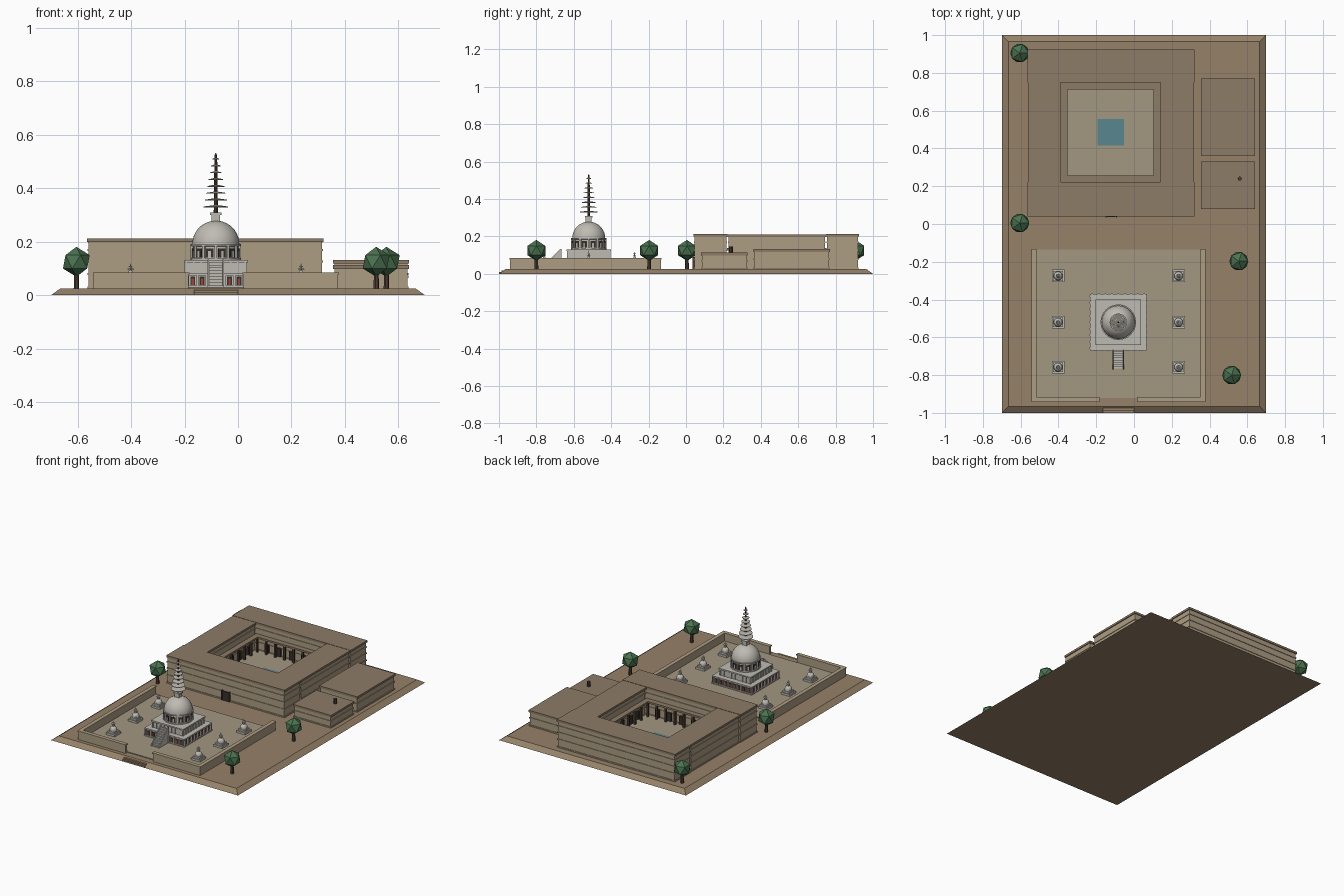
import bpy, bmesh
from math import pi, cos, sin
from mathutils import Matrix

if "Cube" in bpy.data.objects:
    bpy.data.objects.remove(bpy.data.objects["Cube"])


def material(name, r, g, b):
    m = bpy.data.materials.new(name)
    m.diffuse_color = (r, g, b, 1)
    m.use_nodes = True
    m.node_tree.nodes["Principled BSDF"].inputs["Base Color"].default_value = m.diffuse_color
    return m


EARTH = material("earth", 0.30, 0.22, 0.14)
BRICK = material("brick", 0.42, 0.34, 0.23)
ROOF = material("roof", 0.27, 0.20, 0.135)
PAVING = material("paving", 0.36, 0.31, 0.22)
STONE = material("stone", 0.52, 0.50, 0.45)
WOOD = material("wood", 0.08, 0.05, 0.035)
DARK = material("dark_niche", 0.04, 0.03, 0.025)
RED = material("red_figure", 0.35, 0.06, 0.04)
LEAF = material("leaf", 0.07, 0.17, 0.08)
WATER = material("water", 0.10, 0.24, 0.28)


def finish(name, bm, mat, smooth=False):
    bmesh.ops.recalc_face_normals(bm, faces=bm.faces)
    me = bpy.data.meshes.new(name)
    bm.to_mesh(me)
    bm.free()
    me.materials.append(mat)
    ob = bpy.data.objects.new(name, me)
    bpy.context.collection.objects.link(ob)
    if smooth:
        bpy.ops.object.select_all(action='DESELECT')
        ob.select_set(True)
        bpy.context.view_layer.objects.active = ob
        bpy.ops.object.shade_smooth_by_angle()
    return ob


def box(name, x0, x1, y0, y1, z0, z1, mat, top_inset=0, turn=None):
    bm = bmesh.new()
    bmesh.ops.create_cube(bm, size=1)
    for v in bm.verts:
        i = top_inset if v.co.z > 0 else 0
        v.co.x = x0 + i if v.co.x < 0 else x1 - i
        v.co.y = y0 + i if v.co.y < 0 else y1 - i
        v.co.z = z0 if v.co.z < 0 else z1
    if turn:
        bm.transform(turn)
    return finish(name, bm, mat)


def block(name, cx, cy, half, z0, z1, mat):
    return box(name, cx - half, cx + half, cy - half, cy + half, z0, z1, mat)


def lathe(name, cx, cy, profile, mat, n=32, smooth=True):
    bm = bmesh.new()
    vs = [bm.verts.new((cx + r, cy, z)) for r, z in profile]
    es = [bm.edges.new(p) for p in zip(vs, vs[1:])]
    bmesh.ops.spin(bm, geom=vs + es, cent=(cx, cy, 0), axis=(0, 0, 1), angle=2 * pi, steps=n)
    bmesh.ops.remove_doubles(bm, verts=bm.verts, dist=1e-5)
    return finish(name, bm, mat, smooth)


def dome_profile(r, z, k=10, end=0.0):
    return [(r * cos(a), z + r * sin(a)) for a in [pi / 2 * i / k for i in range(k)]] + [(end, z + r)]


def around(cx, cy, i, n):
    return Matrix.Translation((cx, cy, 0)) @ Matrix.Rotation(2 * pi * i / n, 4, 'Z')


# ground slab, paving and entrance steps
G = 0.025
box("ground", -0.7, 0.7, -1, 1, 0, G, EARTH, 0.035)
box("court_paving", -0.52, 0.355, -0.92, -0.135, G, 0.03, PAVING)
box("entrance_step_lower", -0.165, 0, -1, -0.985, 0, 0.01, EARTH)
box("entrance_step_upper", -0.165, 0, -0.987, -0.96, 0, 0.019, EARTH)

# low court wall with coping
for x0, x1, y0, y1 in [(-0.54, -0.52, -0.94, -0.135), (0.355, 0.375, -0.94, -0.135),
                       (-0.54, -0.185, -0.94, -0.92), (0.02, 0.375, -0.94, -0.92)]:
    box("court_wall", x0, x1, y0, y1, G, 0.077, BRICK)
    box("wall_coping", x0 - .003, x1 + .003, y0 - .003, y1 + .003, 0.077, 0.085, BRICK)


# flat-roofed buildings with plinth and string courses
def building(name, x0, x1, y0, y1, top, courses):
    e = 0.006
    box(name + "_wall", x0 + e, x1 - e, y0 + e, y1 - e, G, top - 0.014, BRICK)
    for z in courses:
        box(name + "_course", x0 + .002, x1 - .002, y0 + .002, y1 - .002, z, z + 0.008, BRICK)
    box(name + "_roof", x0, x1, y0, y1, top - 0.014, top, ROOF)


C = [0.025, 0.075, 0.122, 0.165]
building("front_wing", -0.565, 0.32, 0.04, 0.222, 0.213, C)
building("back_wing", -0.565, 0.32, 0.748, 0.925, 0.213, C)
building("left_wing", -0.562, -0.388, 0.222, 0.748, 0.211, C)
building("right_wing", 0.14, 0.317, 0.222, 0.748, 0.211, C)
building("large_annex", 0.355, 0.64, 0.36, 0.77, 0.132, [0.025, 0.075])
building("small_annex", 0.355, 0.64, 0.08, 0.33, 0.113, [0.025, 0.065])
lathe("chimney", 0.56, 0.24, [(0, 0.11), (0.011, 0.11), (0.011, 0.145), (0, 0.145)], WOOD, 10)
box("doorway", -0.142, -0.098, 0.036, 0.05, G, 0.085, DARK)
for x in (-0.15, -0.096):
    box("door_jamb", x, x + 0.006, 0.034, 0.05, G, 0.09, WOOD)

# inner courtyard, veranda, posts and pool
mx, my = -0.124, 0.485
block("courtyard_paving", mx, my, 0.264, G, 0.03, PAVING)
block("pool", mx, my, 0.07, 0.028, 0.033, WATER)
for i in range(4):
    t = around(mx, my, i, 4)
    box("veranda_roof", -0.265, 0.23, -0.265, -0.228, 0.125, 0.137, ROOF, 0, t)
    for j in range(7):
        x = -0.238 + 0.476 * j / 7
        box("veranda_post", x - .006, x + .006, -0.244, -0.232, G, 0.126, WOOD, 0, t)
    for j in range(5):
        x = -0.18 + 0.09 * j
        box("cell_door", x - .014, x + .014, -0.268, -0.255, G, 0.085, DARK, 0, t)

# main shrine: two terraces with niches and pilasters
sx, sy = -0.083, -0.52
block("terrace_plinth", sx, sy, 0.15, G, 0.036, STONE)
block("lower_terrace", sx, sy, 0.141, 0.036, 0.074, STONE)
block("lower_cornice", sx, sy, 0.149, 0.074, 0.083, STONE)
block("upper_terrace", sx, sy, 0.113, 0.083, 0.122, STONE)
block("upper_cornice", sx, sy, 0.12, 0.122, 0.131, STONE)
for i in range(4):
    t = around(sx, sy, i, 4)
    for j in range(9):
        x = -0.138 + 0.276 * j / 8
        box("pilaster", x - .004, x + .004, -0.152, -0.138, 0.034, 0.078, STONE, 0, t)
        x *= 0.8
        box("upper_pilaster", x - .003, x + .003, -0.117, -0.11, 0.083, 0.123, STONE, 0, t)
        if j < 8:
            x = -0.138 + 0.276 * (j + 0.5) / 8
            box("niche", x - .009, x + .009, -0.1425, -0.138, 0.038, 0.07, DARK, 0, t)
            box("niche_figure", x - .004, x + .004, -0.145, -0.14, 0.038, 0.062, RED, 0, t)

# stairway with sloping side walls
N = 9
for i in range(N):
    y = -0.765 + 0.098 * i / N
    box("stair", -0.108, -0.058, y, -0.667, G, G + 0.1 * (i + 1) / N, STONE)
for x in (-0.114, -0.058):
    bm = bmesh.new()
    f = bm.faces.new([bm.verts.new((x, y, z)) for y, z in
                      [(-0.77, G), (-0.665, G), (-0.665, 0.134), (-0.672, 0.134), (-0.77, 0.036)]])
    r = bmesh.ops.extrude_face_region(bm, geom=[f])
    bmesh.ops.translate(bm, vec=(0.006, 0, 0), verts=[v for v in r["geom"] if isinstance(v, bmesh.types.BMVert)])
    finish("stair_side", bm, STONE)

# drum, dome and spire
lathe("drum", sx, sy, [(0, .131), (.094, .131), (.094, .139), (.086, .139), (.086, .183),
                       (.094, .185), (.094, .191), (.088, .191)] + dome_profile(0.088, 0.191), STONE, 40)
for i in range(12):
    t = around(sx, sy, i + 0.5, 12)
    box("drum_niche", -.014, .014, -.0885, -.078, .141, .175, DARK, 0, t)
    box("drum_figure", -.005, .005, -.091, -.085, .141, .165, STONE, 0, t)
    t = around(sx, sy, i, 12)
    box("drum_pilaster", -.005, .005, -.094, -.08, .138, .186, STONE, 0, t)
block("finial_box", sx, sy, 0.016, 0.272, 0.3, STONE)
block("finial_box_cap", sx, sy, 0.021, 0.3, 0.309, STONE)
lathe("spire_pole", sx, sy, [(0, .3), (.008, .3), (.005, .525), (0, .533)], WOOD, 10)
for i in range(8):
    r, z = 0.046 - 0.0048 * i, 0.329 + 0.0255 * i
    lathe("spire_disc", sx, sy, [(0, z), (r, z), (r, z + .003), (0, z + .009)], STONE, 24)

# six small votive shrines
for x in (-0.402, 0.236):
    for y in (-0.275, -0.52, -0.758):
        block("votive_base", x, y, 0.033, 0.03, 0.043, STONE)
        block("votive_step", x, y, 0.026, 0.043, 0.054, STONE)
        lathe("votive_dome", x, y, [(0, .054), (.024, .054), (.024, .062)] + dome_profile(.023, .062, 6), STONE, 16)
        block("votive_box", x, y, 0.007, 0.082, 0.092, STONE)
        lathe("votive_spire", x, y, [(0, .09), (.003, .09), (.003, .097), (.012, .097), (.012, .099), (.003, .1),
                                     (.003, .106), (.008, .106), (.007, .108), (.002, .109), (0, .124)], STONE, 12)

# low-poly trees
for x, y in [(-0.605, 0.905), (-0.605, 0.005), (0.555, -0.197), (0.517, -0.8)]:
    lathe("tree_trunk", x, y, [(0, 0.02), (.011, 0.02), (.009, 0.09), (0, 0.09)], WOOD, 7, False)
    bm = bmesh.new()
    bmesh.ops.create_icosphere(bm, subdivisions=1, radius=0.056, matrix=Matrix.Translation((x, y, 0.125)))
    finish("tree_crown", bm, LEAF)
